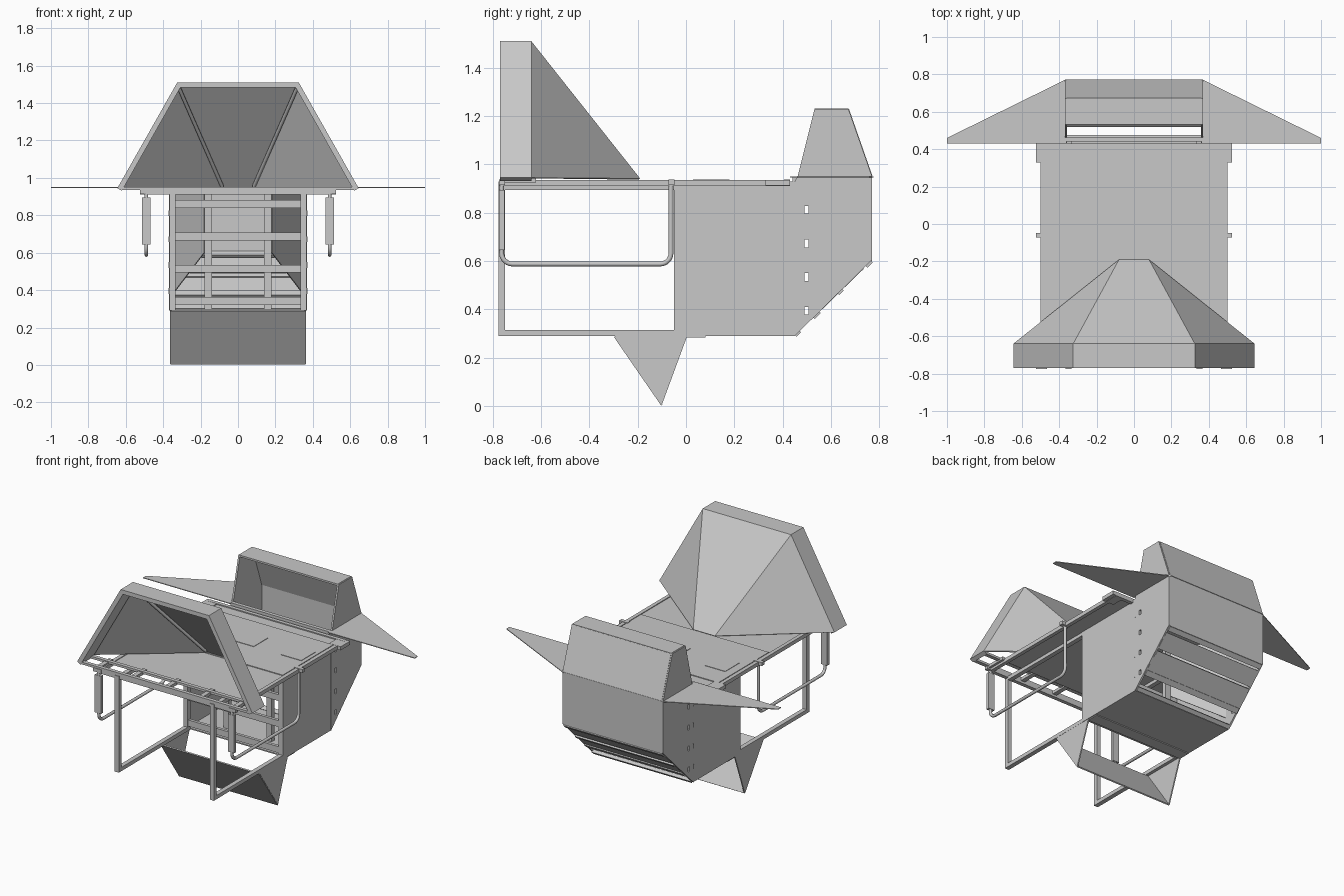
import bpy, bmesh, math
from mathutils import Vector

old = bpy.data.objects.get("Cube")
if old:
    bpy.data.objects.remove(old, do_unlink=True)

grey = bpy.data.materials.new("light_grey_metal")
grey.use_nodes = True
COLOUR = (0.58, 0.58, 0.58, 1)
grey.diffuse_color = COLOUR
grey.node_tree.nodes["Principled BSDF"].inputs["Base Color"].default_value = COLOUR


def add_object(name, mesh):
    ob = bpy.data.objects.new(name, mesh)
    bpy.context.scene.collection.objects.link(ob)
    mesh.materials.clear()
    mesh.materials.append(grey)
    return ob


def box(name, x, y, z):
    """Box from three (low, high) ranges."""
    bm = bmesh.new()
    bmesh.ops.create_cube(bm, size=1)
    for v in bm.verts:
        v.co = [(r[0] + r[1]) / 2 + c * (r[1] - r[0]) for r, c in zip((x, y, z), v.co)]
    mesh = bpy.data.meshes.new(name)
    bm.to_mesh(mesh)
    bm.free()
    return add_object(name, mesh)


def sheet(name, verts, faces=None, thick=0.008, offset=0):
    """Flat or folded sheet given thickness."""
    mesh = bpy.data.meshes.new(name)
    mesh.from_pydata(verts, [], faces or [range(len(verts))])
    ob = add_object(name, mesh)
    mod = ob.modifiers.new("thickness", 'SOLIDIFY')
    mod.thickness, mod.offset, mod.use_even_offset = thick, offset, True
    return ob


def tube(name, points, radius):
    curve = bpy.data.curves.new(name, 'CURVE')
    curve.dimensions = '3D'
    curve.bevel_depth, curve.bevel_resolution = radius, 2
    curve.use_fill_caps = True
    line = curve.splines.new('POLY')
    line.points.add(len(points) - 1)
    for p, co in zip(line.points, points):
        p.co = (*co, 1)
    temp = bpy.data.objects.new(name + "_path", curve)
    bpy.context.scene.collection.objects.link(temp)
    graph = bpy.context.evaluated_depsgraph_get()
    mesh = bpy.data.meshes.new_from_object(temp.evaluated_get(graph))
    bpy.data.objects.remove(temp, do_unlink=True)
    ob = add_object(name, mesh)
    for poly in mesh.polygons:
        poly.use_smooth = len(poly.vertices) == 4
    return ob


# Roof deck with raised centre panel, hatches and perimeter rails
box("deck", (-0.5, 0.5), (-0.62, 0.43), (0.917, 0.93))
box("deck_centre_panel", (-0.47, 0.47), (-0.2, 0.33), (0.93, 0.935))
for i, x in enumerate((-0.34, 0.02, 0.37)):
    box(f"hatch_{i}", (x - 0.075, x + 0.075), (0.03, 0.18), (0.935, 0.938))
box("deck_front_rail", (-0.5, 0.5), (-0.77, -0.745), (0.91, 0.935))
box("deck_rear_rail", (-0.5, 0.5), (0.405, 0.43), (0.91, 0.937))

# Hood base rails joined by short spacers
for name, y in (("front", -0.77), ("rear", -0.67)):
    box(f"hood_{name}_rail", (-0.62, 0.62), (y, y + 0.025), (0.935, 0.95))
for i in range(5):
    x = -0.5 + i * 0.25
    box(f"hood_spacer_{i}", (x - 0.015, x + 0.015), (-0.76, -0.62), (0.925, 0.945))

# Large front hood: thick trapezoid rim and a funnel behind it
rim = [(-0.645, 0.945), (-0.325, 1.51), (0.325, 1.51), (0.645, 0.945)]
verts = [(x, y, z) for y in (-0.77, -0.64) for x, z in rim]
sheet("hood_rim", verts, [(i, i + 1, i + 5, i + 4) for i in range(3)], 0.028, -1)
funnel = [(x, -0.64, z) for x, z in rim] + [(-0.08, -0.19, 0.942), (0.08, -0.19, 0.942)]
sheet("hood_funnel", funnel, [(0, 1, 4), (1, 2, 5, 4), (2, 3, 5)], 0.008, -1)
for s in (-1, 1):
    tube(f"hood_seam_bar_{s}", [(s * 0.315, -0.65, 1.48), (s * 0.085, -0.22, 0.955)], 0.01)

# Parts repeated on both sides
cutters = bmesh.new()
for s, side in ((1, "left"), (-1, "right")):
    def sbox(name, x, y, z):
        return box(f"{side}_{name}", sorted((s * x[0], s * x[1])), y, z)

    # Open front frame
    sbox("front_leg", (0.335, 0.365), (-0.775, -0.748), (0.29, 0.93))
    sbox("bottom_rail", (0.335, 0.365), (-0.775, -0.04), (0.29, 0.315))
    sbox("top_rail", (0.335, 0.365), (-0.775, 0.45), (0.895, 0.92))
    sbox("deck_side_rail", (0.475, 0.5), (-0.77, 0.43), (0.91, 0.935))
    sbox("body_post", (0.335, 0.365), (-0.05, -0.022), (0.29, 0.92))
    sbox("rear_bracket", (0.44, 0.525), (0.33, 0.43), (0.912, 0.936))

    # Hanging side loop with rounded corners, grip plate and brackets
    y0, y1, low, r, x = -0.763, -0.062, 0.588, 0.045, s * 0.49
    path = [(x, y0, 0.92)]
    for cy, start in ((y0 + r, 180), (y1 - r, 270)):
        for k in range(7):
            a = math.radians(start + k * 15)
            path.append((x, cy + r * math.cos(a), low + r + r * math.sin(a)))
    path.append((x, y1, 0.92))
    tube(f"{side}_loop", path, 0.01)
    sbox("grip_plate", (0.467, 0.513), (-0.774, -0.752), (0.645, 0.895))
    for end, y in (("front", y0), ("rear", y1)):
        sbox(f"loop_{end}_bracket", (0.465, 0.525), (y - 0.011, y + 0.015), (0.915, 0.938))

    # Closed body side and rear side with scoop cheek
    body = [(-0.05, 0.29), (0.45, 0.29), (0.45, 0.93), (-0.05, 0.93)]
    sheet(f"{side}_body_panel", [(s * 0.362, y, z) for y, z in body], None, 0.01)
    cheek = [(0.45, 0.29), (0.77, 0.605), (0.77, 0.95), (0.672, 1.23),
             (0.532, 1.23), (0.462, 0.95), (0.45, 0.93)]
    panel = sheet(f"{side}_rear_panel", [(s * 0.364, y, z) for y, z in cheek], None, 0.012)
    for i in range(4):
        hole = bmesh.ops.create_cube(cutters, size=1)["verts"]
        for v in hole:
            v.co = Vector((s * 0.364 + v.co.x * 0.08, 0.498 + v.co.y * 0.016,
                           0.395 + i * 0.139 + v.co.z * 0.032))
        sbox(f"clip_{i}", (0.362, 0.372), (0.448, 0.456), (0.38 + i * 0.139, 0.41 + i * 0.139))
    mod = panel.modifiers.new("slots", 'BOOLEAN')
    mod.operation, mod.solver = 'DIFFERENCE', 'EXACT'

    # Flat wing
    wing = [(0.36, 0.43), (1, 0.43), (1, 0.46), (0.36, 0.775)]
    sheet(f"{side}_wing", [(s * x, y, 0.948) for x, y in wing], None, 0.005)

    # Inner guide wall and post
    sbox("inner_post", (0.14, 0.178), (0.1, 0.13), (0.29, 0.917))
    sheet(f"{side}_inner_wall", [(s * 0.18, 0.12, 0.6), (s * 0.18, 0.12, 0.917),
                                 (s * 0.355, 0.44, 0.917), (s * 0.355, 0.44, 0.37)], None, 0.006)

    # Triangular end of the lower fin
    sheet(f"{side}_fin_end", [(s * 0.36, -0.295, 0.29), (s * 0.36, -0.1, 0.005),
                              (s * 0.36, 0.005, 0.29)], None, 0.008)

mesh = bpy.data.meshes.new("slot_cutter")
cutters.to_mesh(mesh)
cutters.free()
cutter = add_object("slot_cutter", mesh)
cutter.hide_render = True
cutter.hide_set(True)
cutter.display_type = 'WIRE'
for ob in bpy.context.scene.objects:
    for mod in ob.modifiers:
        if mod.type == 'BOOLEAN':
            mod.object = cutter

# Lower fin front panel and body floor
W = 0.362


def span(name, a, b, thick=0.008):
    """Full-width sheet between two points of the side outline."""
    return sheet(name, [(-W, *a), (W, *a), (W, *b), (-W, *b)], None, thick)


span("fin_panel", (-0.295, 0.288), (-0.1, 0.005))
span("body_floor", (-0.02, 0.294), (0.45, 0.294))
span("floor_flange", (0.0, 0.286), (0.08, 0.286), 0.006)

# Cross slats on the body front
for i in range(4):
    z = 0.32 + i * 0.173
    box(f"front_slat_{i}", (-0.345, 0.345), (-0.045, -0.025), (z, z + 0.042))

# Rear wall and scoop
span("rear_wall", (0.766, 0.6), (0.766, 0.95))
span("scoop_back", (0.766, 0.95), (0.669, 1.228), 0.012)
span("scoop_top", (0.532, 1.226), (0.672, 1.226), 0.012)
box("scoop_front_sill", (-W, W), (0.44, 0.465), (0.92, 0.95))

# Sloping rear underside: panels and bars with openings between
low, high = Vector((0.45, 0.294)), Vector((0.766, 0.602))
for name, t0, t1, thick in (("lower_edge", 0, 0.06, 0.02), ("lower_bar", 0.24, 0.32, 0.02),
                            ("middle_panel", 0.32, 0.56, 0.006), ("middle_bar", 0.56, 0.62, 0.02),
                            ("upper_panel", 0.65, 0.9, 0.006), ("upper_edge", 0.93, 1, 0.02)):
    span(f"underside_{name}", low.lerp(high, t0), low.lerp(high, t1), thick)
